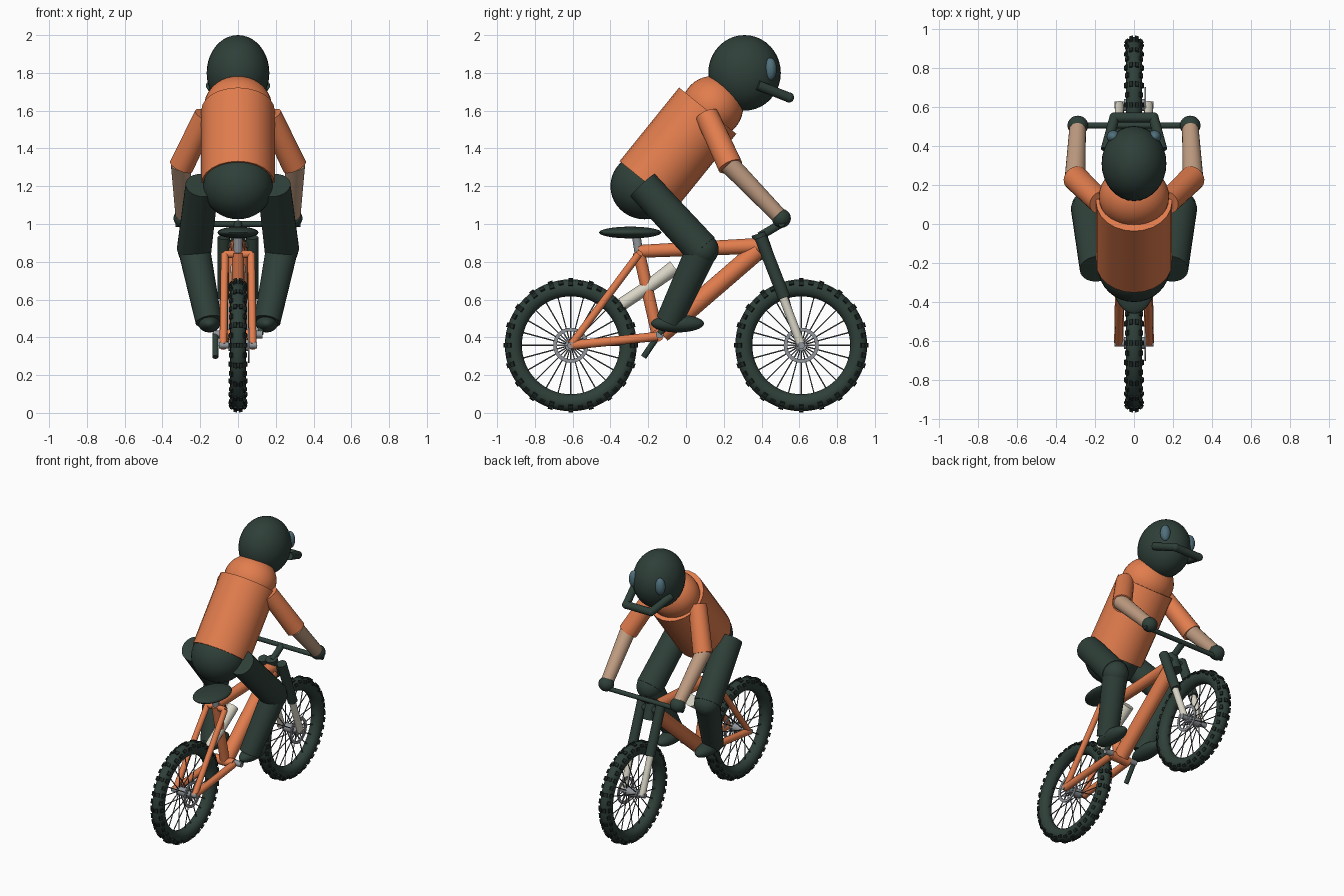
import bpy, bmesh, math
from mathutils import Vector, Matrix

if "Cube" in bpy.data.objects:
    bpy.data.objects.remove(bpy.data.objects["Cube"])


def material(name, rgb):
    m = bpy.data.materials.new(name)
    m.diffuse_color = (*rgb, 1)
    m.use_nodes = True
    m.node_tree.nodes["Principled BSDF"].inputs["Base Color"].default_value = m.diffuse_color
    return m


ORANGE = material("orange", (0.76, 0.205, 0.075))
DARK = material("dark green", (0.028, 0.050, 0.040))
TREAD = material("tread black", (0.014, 0.022, 0.019))
SKIN = material("skin", (0.52, 0.33, 0.22))
CREAM = material("cream", (0.70, 0.67, 0.57))
GREY = material("metal grey", (0.28, 0.30, 0.32))
SPOKE = material("spoke grey", (0.10, 0.11, 0.12))
LENS = material("lens blue", (0.08, 0.16, 0.20))


def finish(bm, name, mat):
    me = bpy.data.meshes.new(name)
    bmesh.ops.recalc_face_normals(bm, faces=bm.faces[:])
    bm.to_mesh(me)
    bm.free()
    me.materials.append(mat)
    me.shade_smooth()
    me.set_sharp_from_angle(angle=math.radians(40))
    ob = bpy.data.objects.new(name, me)
    bpy.context.collection.objects.link(ob)
    return ob


def tubes(name, segs, mat, n=24):
    """Tapered round bars; each segment is (start, end, radius1, radius2)."""
    bm = bmesh.new()
    for p, q, r1, r2 in segs:
        p, q = Vector(p), Vector(q)
        d = q - p
        mx = Matrix.Translation((p + q) / 2) @ d.to_track_quat('Z', 'Y').to_matrix().to_4x4()
        bmesh.ops.create_cone(bm, cap_ends=True, segments=n, radius1=r1, radius2=r2,
                              depth=d.length, matrix=mx)
    return finish(bm, name, mat)


def tube(name, p, q, r1, mat, r2=None):
    return tubes(name, [(p, q, r1, r2 or r1)], mat)


def ball(name, c, r, mat, tilt=0):
    bm = bmesh.new()
    mx = Matrix.Translation(c) @ Matrix.Rotation(tilt, 4, 'X') @ Matrix.Diagonal((*r, 1))
    bmesh.ops.create_uvsphere(bm, u_segments=32, v_segments=20, radius=1, matrix=mx)
    return finish(bm, name, mat)


def ring(name, c, profile, mat, n=64):
    """Closed (x, radius) profile spun around the x axis."""
    bm = bmesh.new()
    rows = []
    for i in range(n):
        a = 2 * math.pi * i / n
        rows.append([bm.verts.new((c[0] + x, c[1] + r * math.cos(a), c[2] + r * math.sin(a)))
                     for x, r in profile])
    k = len(profile)
    for i in range(n):
        for j in range(k):
            bm.faces.new((rows[i][j], rows[i][(j + 1) % k],
                          rows[(i + 1) % n][(j + 1) % k], rows[(i + 1) % n][j]))
    return finish(bm, name, mat)


# Wheels
ZW = 0.358
for tag, y in (("rear", -0.61), ("front", 0.61)):
    c = Vector((0, y, ZW))
    ring(tag + "_tyre", c, [(0.042 * math.cos(t * math.pi / 8), 0.304 + 0.045 * math.sin(t * math.pi / 8))
                            for t in range(16)], DARK)
    # tread knobs: staggered side and centre rows
    bm = bmesh.new()
    for i in range(40):
        for tilt in ((-0.9, 0.9) if i % 2 else (-0.32, 0.32, -1.1, 1.1)):
            mx = (Matrix.Translation(c) @ Matrix.Rotation(2 * math.pi * i / 40, 4, 'X')
                  @ Matrix.Translation((0, 0, 0.304)) @ Matrix.Rotation(tilt, 4, 'Y')
                  @ Matrix.Translation((0, 0, 0.045)) @ Matrix.Diagonal((0.02, 0.026, 0.014, 1)))
            bmesh.ops.create_cube(bm, size=1, matrix=mx)
    finish(bm, tag + "_tread", TREAD)
    # spokes, hub and brake disc
    segs = []
    for i in range(24):
        a = 2 * math.pi * i / 24
        d = Vector((0, math.cos(a), math.sin(a)))
        segs.append((c + d * 0.02 + Vector((0.04 * (-1) ** i, 0, 0)), c + d * 0.265, 0.0035, 0.0035))
    tubes(tag + "_spokes", segs, SPOKE, 6)
    tube(tag + "_hub", c - Vector((0.05, 0, 0)), c + Vector((0.06, 0, 0)), 0.03, GREY)
    tube(tag + "_axle", c - Vector((0.1, 0, 0)), c + Vector((0.1, 0, 0)), 0.018, GREY)
    dc = c + Vector((0.058, 0, 0))
    ring(tag + "_brake_disc", dc, [(-0.004, 0.074), (0.004, 0.074), (0.004, 0.093), (-0.004, 0.093)], GREY, 48)
    arms = []
    for i in range(6):
        d = Vector((0, math.cos(i * math.pi / 3), math.sin(i * math.pi / 3)))
        arms.append((dc + d * 0.02, dc + d * 0.08, 0.004, 0.004))
    tubes(tag + "_disc_arms", arms, GREY, 8)

# Frame
tube("top_tube", (0, -0.25, 0.855), (0, 0.40, 0.885), 0.034, ORANGE, 0.042)
tube("down_tube", (0, 0.38, 0.86), (0, -0.13, 0.42), 0.05, ORANGE)
tube("seat_tube", (0, -0.25, 0.85), (0, -0.15, 0.41), 0.032, ORANGE)
tube("head_tube", (0, 0.385, 0.95), (0, 0.43, 0.82), 0.04, DARK)
tube("stay_bridge", (-0.075, -0.25, 0.84), (0.075, -0.25, 0.84), 0.02, ORANGE)
tube("bottom_bracket", (-0.075, -0.15, 0.41), (0.075, -0.15, 0.41), 0.032, ORANGE)
for s, side in ((-1, "left"), (1, "right")):
    tube(side + "_seat_stay", (s * 0.07, -0.25, 0.84), (s * 0.078, -0.61, ZW), 0.02, ORANGE)
    tube(side + "_chain_stay", (s * 0.07, -0.15, 0.405), (s * 0.078, -0.61, ZW), 0.024, ORANGE)
    tube(side + "_fork_upper", (s * 0.075, 0.395, 0.93), (s * 0.075, 0.52, 0.61), 0.033, DARK)
    tube(side + "_fork_lower", (s * 0.075, 0.50, 0.65), (s * 0.075, 0.61, ZW), 0.023, CREAM)
tube("fork_crown", (-0.09, 0.41, 0.89), (0.09, 0.41, 0.89), 0.025, DARK)
tube("shock_body", (0, -0.34, 0.575), (0, -0.19, 0.675), 0.034, CREAM)
tube("shock_shaft", (0, -0.21, 0.66), (0, -0.06, 0.77), 0.034, CREAM, 0.04)
tube("seat_post", (0, -0.265, 0.95), (0, -0.25, 0.85), 0.023, GREY)
ball("seat", (0, -0.295, 0.955), (0.108, 0.165, 0.031), DARK)
tube("stem", (0, 0.39, 0.935), (0, 0.50, 1.0), 0.022, DARK)
tube("handlebar", (-0.33, 0.505, 1.0), (0.33, 0.505, 1.0), 0.016, DARK)

# Cranks and pedals
tube("crank_axle", (-0.13, -0.14, 0.415), (0.13, -0.14, 0.415), 0.02, GREY)
tube("left_crank", (-0.12, -0.14, 0.42), (-0.12, -0.225, 0.295), 0.016, DARK)
tube("right_crank", (0.12, -0.14, 0.42), (0.12, -0.06, 0.50), 0.016, DARK)

# Rider body
tube("torso", (0, -0.20, 1.21), (0, 0.115, 1.60), 0.195, ORANGE)
ball("collar", (0, 0.14, 1.62), (0.18, 0.163, 0.163), ORANGE)
ball("hips", (0, -0.22, 1.20), (0.185, 0.18, 0.175), DARK)
ball("helmet", (0, 0.31, 1.80), (0.166, 0.192, 0.2), DARK)
tube("chin_bar", (-0.10, 0.545, 1.67), (0.10, 0.545, 1.67), 0.026, DARK)

# Paired rider parts
for s, side in ((-1, "left"), (1, "right")):
    ball(side + "_lens", (s * 0.105, 0.447, 1.82), (0.035, 0.033, 0.06), LENS)
    tube(side + "_chin_strut", (s * 0.145, 0.38, 1.735), (s * 0.10, 0.545, 1.67), 0.026, DARK)
    ball(side + "_chin_corner", (s * 0.10, 0.545, 1.67), (0.027, 0.027, 0.027), DARK)

    shoulder, elbow = (s * 0.17, 0.11, 1.575), (s * 0.30, 0.235, 1.305)
    hand = (s * 0.288, 0.505, 1.03)
    tube(side + "_upper_arm", shoulder, elbow, 0.062, ORANGE, 0.066)
    tube(side + "_forearm", (s * 0.303, 0.225, 1.32), hand, 0.053, SKIN, 0.042)
    ball(side + "_glove", hand, (0.053, 0.05, 0.05), DARK)

    knee = (s * 0.232, 0.085, 0.865)
    tube(side + "_thigh", (s * 0.19, -0.23, 1.205), knee, 0.088, DARK, 0.092)
    ball(side + "_knee", knee, (0.088, 0.088, 0.088), DARK)
    tube(side + "_shin", knee, (s * 0.155, -0.09, 0.485), 0.085, DARK, 0.07)
    ball(side + "_shoe", (s * 0.152, -0.045, 0.473), (0.058, 0.14, 0.047), DARK)
